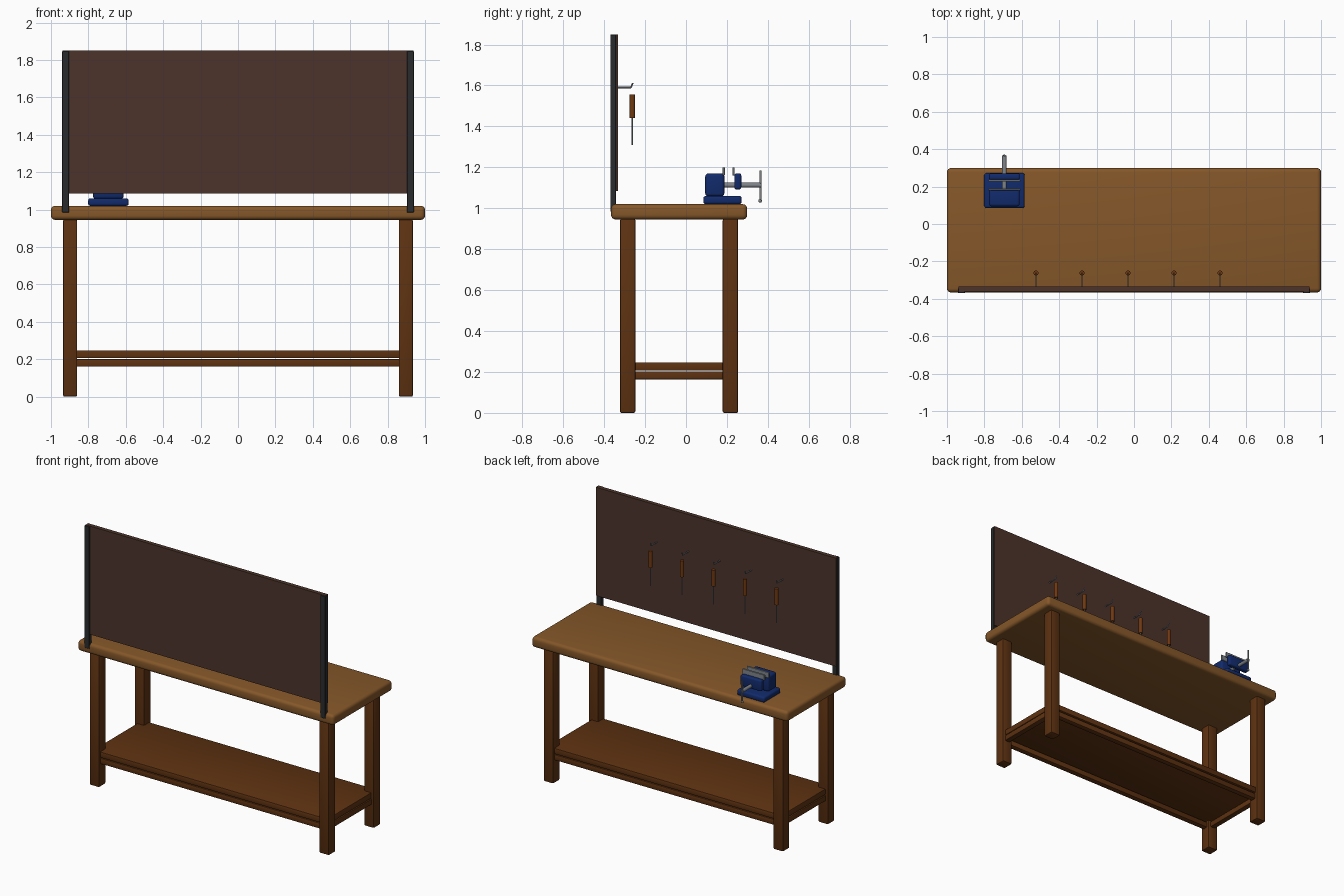
import bpy, math
from mathutils import Vector

if "Cube" in bpy.data.objects:
    bpy.data.objects.remove(bpy.data.objects["Cube"])


def mat(name, r, g, b):
    def lin(c):
        c /= 255
        return c / 12.92 if c <= 0.04045 else ((c + 0.055) / 1.055) ** 2.4
    m = bpy.data.materials.new(name)
    m.diffuse_color = (lin(r), lin(g), lin(b), 1)
    m.use_nodes = True
    m.node_tree.nodes["Principled BSDF"].inputs["Base Color"].default_value = m.diffuse_color
    return m


TOP = mat("light wood", 133, 87, 41)
WOOD = mat("dark wood", 94, 50, 17)
BOARD = mat("brown board", 76, 52, 43)
BLACK = mat("black metal", 42, 43, 45)
BLUE = mat("blue paint", 17, 42, 107)
STEEL = mat("grey steel", 128, 133, 138)
GRIP = mat("tool grip wood", 112, 56, 16)


def box(name, x, y, z, m, bevel=0.0, segs=3):
    """Box from (min, max) ranges with an optional rounded edge."""
    bpy.ops.mesh.primitive_cube_add(size=1, location=[(a + b) / 2 for a, b in (x, y, z)])
    o = bpy.context.object
    o.name = name
    o.scale = [b - a for a, b in (x, y, z)]
    bpy.ops.object.transform_apply(location=False, rotation=False, scale=True)
    o.data.materials.append(m)
    if bevel:
        mod = o.modifiers.new("round", 'BEVEL')
        mod.width = bevel
        mod.segments = segs
        bpy.ops.object.modifier_apply(modifier=mod.name)
        bpy.ops.object.shade_smooth_by_angle(angle=math.radians(35))
    return o


def rod(name, p, q, r, m, sides=16):
    """Cylinder between two points."""
    p, q = Vector(p), Vector(q)
    d = q - p
    bpy.ops.mesh.primitive_cylinder_add(vertices=sides, radius=r, depth=d.length, location=(p + q) / 2)
    o = bpy.context.object
    o.name = name
    o.rotation_mode = 'QUATERNION'
    o.rotation_quaternion = d.to_track_quat('Z', 'Y')
    o.data.materials.append(m)
    bpy.ops.object.shade_smooth_by_angle(angle=math.radians(40))
    return o


def ball(name, p, r, m):
    bpy.ops.mesh.primitive_uv_sphere_add(segments=16, ring_count=8, radius=r, location=p)
    o = bpy.context.object
    o.name = name
    o.data.materials.append(m)
    bpy.ops.object.shade_smooth()


# Bench top
box("bench_top", (-1, 1), (-0.366, 0.299), (0.945, 1.02), TOP, 0.022, 4)

# Legs and the low frame
CY = -0.034
for sx, side in ((-1, "left"), (1, "right")):
    for sy, end in ((-1, "front"), (1, "back")):
        x, y = sx * 0.8975, CY + sy * 0.251
        box(f"{end}_{side}_leg", (x - 0.038, x + 0.038), (y - 0.038, y + 0.038), (0, 0.947), WOOD, 0.008, 2)
    x = sx * 0.8975
    box(f"{side}_rail", (x - 0.02, x + 0.02), (CY - 0.22, CY + 0.22), (0.163, 0.203), WOOD, 0.006, 2)
for sy, end in ((-1, "front"), (1, "back")):
    y = CY + sy * 0.251
    box(f"{end}_rail", (-0.87, 0.87), (y - 0.02, y + 0.02), (0.16, 0.2), WOOD, 0.006, 2)

# Lower shelf
box("lower_shelf", (-0.915, 0.915), (CY - 0.275, CY + 0.275), (0.206, 0.247), WOOD, 0.005, 2)

# Tool board and its posts
for sx, side in ((-1, "left"), (1, "right")):
    box(f"{side}_board_post", sorted((sx * 0.903, sx * 0.94)), (-0.37, -0.342), (0.985, 1.848), BLACK, 0.002, 1)
box("tool_board", (-0.938, 0.938), (-0.362, -0.333), (1.085, 1.85), BOARD)

# Hooks and hanging screwdrivers
for i in range(5):
    x = -0.524 + i * 0.246
    rod(f"hook_arm_{i}", (x, -0.337, 1.59), (x, -0.269, 1.59), 0.004, STEEL, 10)
    rod(f"hook_tip_{i}", (x, -0.27, 1.588), (x, -0.26, 1.612), 0.004, STEEL, 10)
    rod(f"tool_grip_{i}", (x, -0.262, 1.44), (x, -0.262, 1.555), 0.0135, GRIP, 14)
    rod(f"tool_shaft_{i}", (x, -0.262, 1.31), (x, -0.262, 1.445), 0.004, STEEL, 10)

# Vise
VX = -0.693
box("vise_base", (VX - 0.108, VX + 0.108), (0.085, 0.272), (1.02, 1.06), BLUE, 0.012)
box("vise_body", (VX - 0.082, VX + 0.082), (0.094, 0.187), (1.058, 1.17), BLUE, 0.014)
box("vise_moving_jaw", (VX - 0.082, VX + 0.082), (0.236, 0.27), (1.092, 1.17), BLUE, 0.01)
for n, y in (("fixed", 0.179), ("moving", 0.226)):
    box(f"{n}_jaw_plate", (VX - 0.086, VX + 0.086), (y, y + 0.011), (1.16, 1.2), STEEL, 0.002, 1)
rod("vise_screw", (VX, 0.15, 1.113), (VX, 0.365, 1.113), 0.012, STEEL)
rod("vise_handle", (VX, 0.364, 1.035), (VX, 0.364, 1.185), 0.0055, STEEL, 12)
ball("vise_handle_knob", (VX, 0.362, 1.036), 0.009, STEEL)
